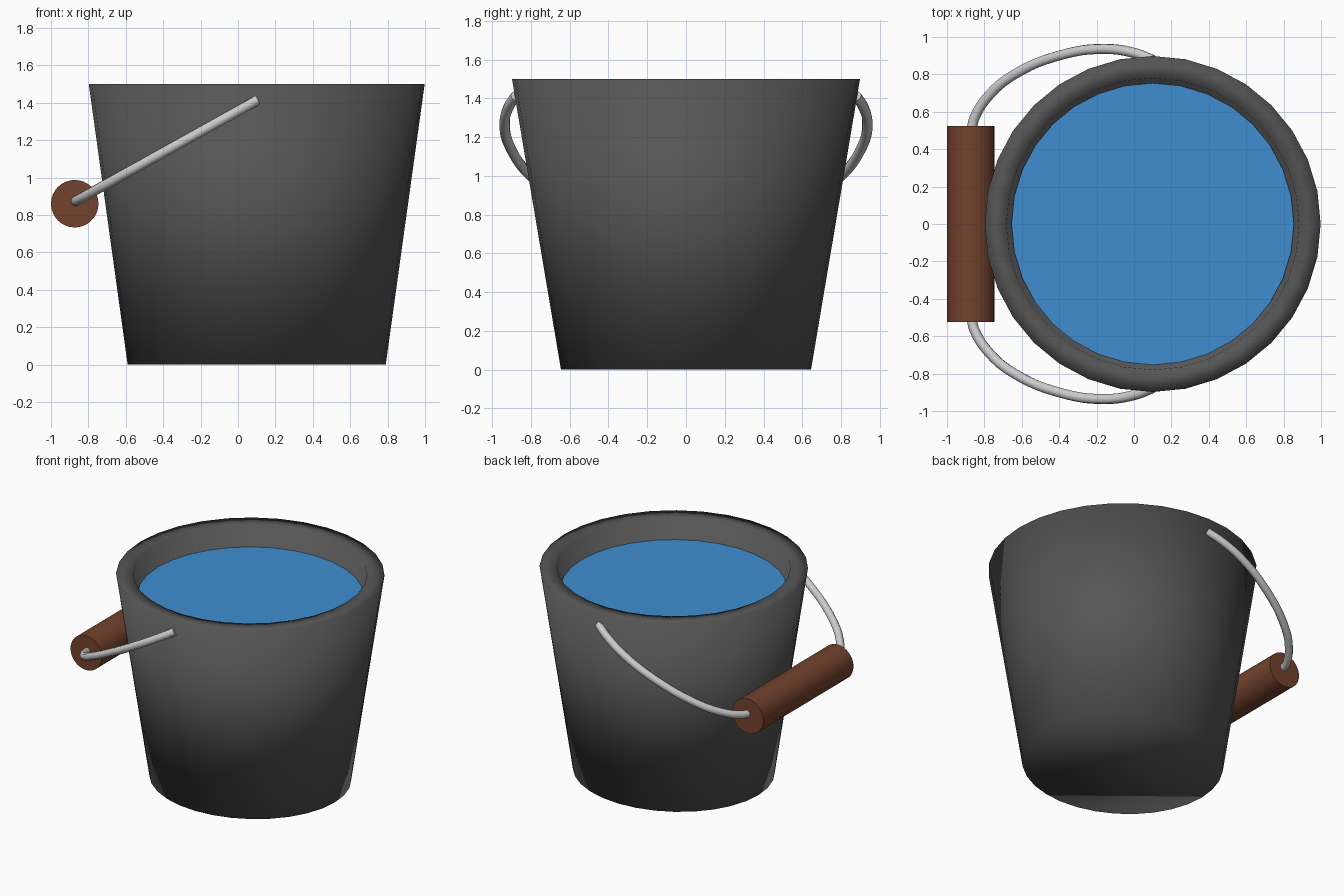
import bpy, bmesh, math

if "Cube" in bpy.data.objects:
    bpy.data.objects.remove(bpy.data.objects["Cube"])

CX = 0.10      # bucket centre along x
SIDES = 32


def colour(obj, name, rgb):
    mat = bpy.data.materials.new(name)
    mat.diffuse_color = (*rgb, 1)
    mat.use_nodes = True
    mat.node_tree.nodes["Principled BSDF"].inputs["Base Color"].default_value = mat.diffuse_color
    obj.data.materials.append(mat)


def lathe(name, rings, smooth):
    """Loft elliptical rings (rx, ry, z), closing the first and last one."""
    bm = bmesh.new()
    loops = []
    for rx, ry, z in rings:
        loops.append([bm.verts.new((CX + rx * math.cos(2 * math.pi * i / SIDES),
                                    ry * math.sin(2 * math.pi * i / SIDES), z))
                      for i in range(SIDES)])
    for a, b in zip(loops, loops[1:]):
        for i in range(SIDES):
            j = (i + 1) % SIDES
            bm.faces.new((a[i], a[j], b[j], b[i]))
    if len(loops) > 1:
        bm.faces.new(loops[0][::-1])
    bm.faces.new(loops[-1])
    if len(loops) > 1:
        bmesh.ops.recalc_face_normals(bm, faces=bm.faces)
    for f in bm.faces:
        f.smooth = smooth
    mesh = bpy.data.meshes.new(name)
    bm.to_mesh(mesh)
    bm.free()
    obj = bpy.data.objects.new(name, mesh)
    bpy.context.collection.objects.link(obj)
    return obj


# Tapered bucket shell: base, outer wall, flat rim, inner wall, floor
bucket = lathe("bucket", [(0.69, 0.645, 0.0), (0.898, 0.898, 1.5),
                          (0.782, 0.78, 1.5), (0.57, 0.53, 0.12)], True)
colour(bucket, "dark_metal", (0.09, 0.09, 0.09))

# Water surface
water = lathe("water", [(0.755, 0.755, 1.35)], False)
colour(water, "water_blue", (0.05, 0.27, 0.63))

# Wooden grip along y
bpy.ops.mesh.primitive_cylinder_add(vertices=32, radius=0.127, depth=1.05,
                                    location=(-0.873, 0, 0.86),
                                    rotation=(math.pi / 2, 0, 0))
grip = bpy.context.object
grip.name = "grip"
colour(grip, "wood", (0.17, 0.055, 0.026))

# Wire bail: one bent arm on each side, lying in a tilted plane
path = [(-0.868, 0.51), (-0.852, 0.57), (-0.773, 0.69), (-0.644, 0.797),
        (-0.388, 0.904), (-0.158, 0.936), (0.003, 0.914), (0.10, 0.878)]
for side, label in ((1, "back"), (-1, "front")):
    curve = bpy.data.curves.new("bail_" + label, 'CURVE')
    curve.dimensions = '3D'
    curve.bevel_depth = 0.027
    curve.bevel_resolution = 3
    curve.resolution_u = 6
    curve.use_fill_caps = True
    spline = curve.splines.new('BEZIER')
    spline.bezier_points.add(len(path) - 1)
    for p, (x, y) in zip(spline.bezier_points, path):
        p.co = (x, side * y, 0.872 + 0.557 * (x + 0.87))
        p.handle_left_type = p.handle_right_type = 'AUTO'
    arm = bpy.data.objects.new("bail_" + label, curve)
    bpy.context.collection.objects.link(arm)
    bpy.ops.object.select_all(action='DESELECT')
    arm.select_set(True)
    bpy.context.view_layer.objects.active = arm
    bpy.ops.object.convert(target='MESH')
    bpy.ops.object.shade_smooth_by_angle(angle=math.radians(40))
